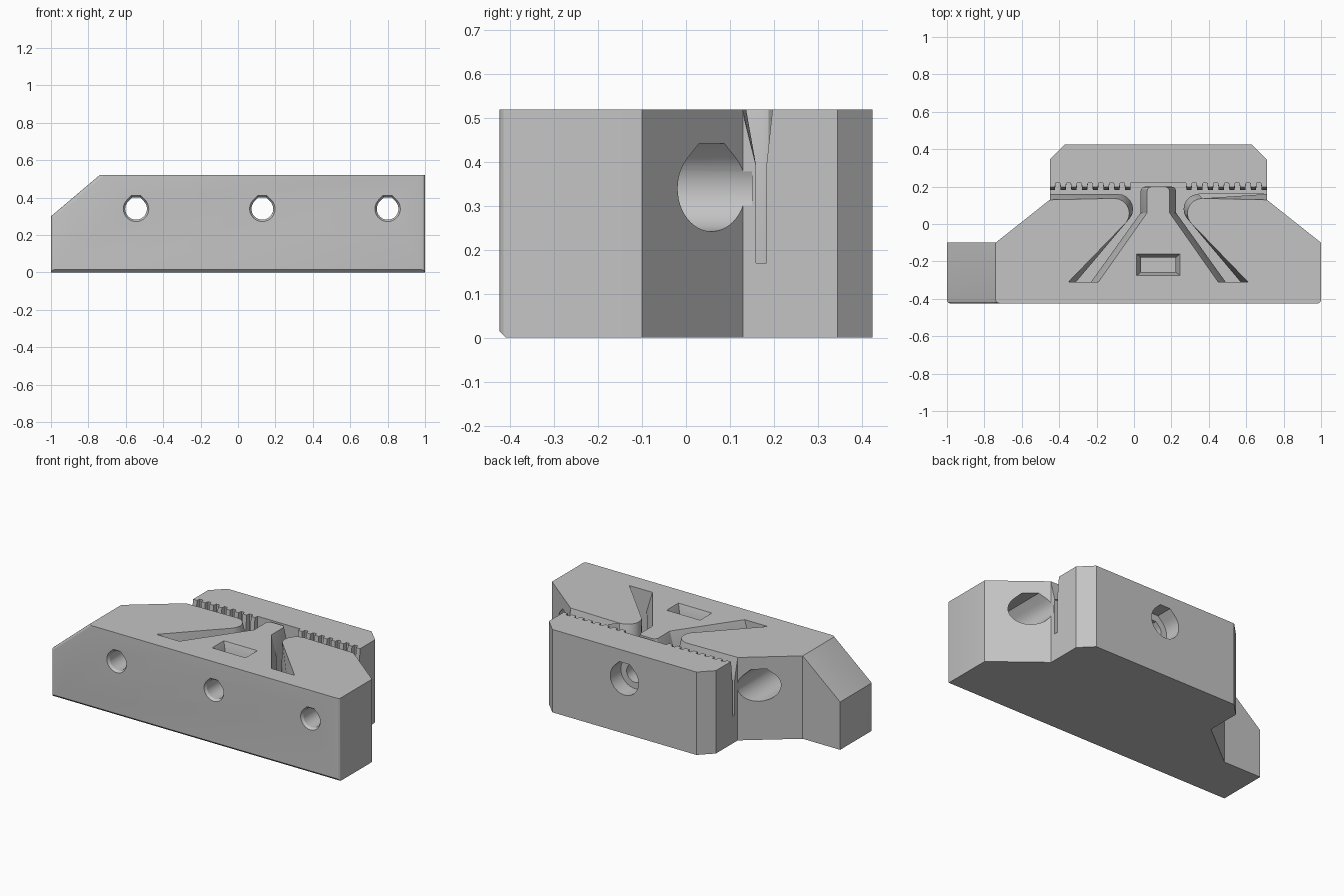
import bpy, bmesh, math
from mathutils import Vector

if "Cube" in bpy.data.objects:
    bpy.data.objects.remove(bpy.data.objects["Cube"], do_unlink=True)

TOP, MID, HOLE_Z = 0.52, 0.13, 0.34

grey = bpy.data.materials.new("light_grey")
grey.use_nodes = True
grey.diffuse_color = (0.55, 0.55, 0.55, 1)
grey.node_tree.nodes["Principled BSDF"].inputs["Base Color"].default_value = (0.55, 0.55, 0.55, 1)


def to_object(name, bm):
    bmesh.ops.recalc_face_normals(bm, faces=bm.faces)
    mesh = bpy.data.meshes.new(name)
    bm.to_mesh(mesh)
    bm.free()
    mesh.materials.append(grey)
    obj = bpy.data.objects.new(name, mesh)
    bpy.context.collection.objects.link(obj)
    return obj


def loft(sections):
    """Closed solid through rings of equal point count."""
    bm = bmesh.new()
    rings = [[bm.verts.new(p) for p in ring] for ring in sections]
    for a, b in zip(rings, rings[1:]):
        for i in range(len(a)):
            j = (i + 1) % len(a)
            bm.faces.new((a[i], a[j], b[j], b[i]))
    bm.faces.new(rings[0])
    bm.faces.new(rings[-1])
    return bm


def at_height(outline, z):
    return [(x, y, z) for x, y in outline]


def slice_off(bm, point, normal):
    cut = bmesh.ops.bisect_plane(bm, geom=bm.verts[:] + bm.edges[:] + bm.faces[:],
                                 plane_co=point, plane_no=normal, clear_outer=True)
    edges = [e for e in cut["geom_cut"] if isinstance(e, bmesh.types.BMEdge)]
    bmesh.ops.holes_fill(bm, edges=edges)


# Main block: plan outline, sloped end, eased front edges
plan = [(-1, -0.425), (1, -0.425), (1, -0.1), (0.71, 0.13), (0.71, 0.345), (0.63, 0.425),
        (-0.37, 0.425), (-0.45, 0.345), (-0.45, 0.13), (-0.74, -0.1), (-1, -0.1)]
bm = loft([at_height(plan, 0), at_height(plan, TOP)])
slice_off(bm, (-1, 0, 0.3), (-0.22, 0, 0.26))
front = [e for e in bm.edges if all(v.co.y < -0.42 for v in e.verts)
         and abs(e.verts[0].co.z - e.verts[1].co.z) > 0.01]
bmesh.ops.bevel(bm, geom=front, offset=0.018, segments=3, profile=0.5, affect='EDGES')
slice_off(bm, (0, -0.425, 0.015), (0, -1, -1))
body = to_object("clamp_block", bm)


def carve(bm):
    cutter = to_object("cutter", bm)
    cutter.hide_render = True
    mod = body.modifiers.new("cut", 'BOOLEAN')
    mod.operation, mod.solver, mod.object = 'DIFFERENCE', 'EXACT', cutter
    bpy.ops.object.select_all(action='DESELECT')
    bpy.context.view_layer.objects.active = body
    body.select_set(True)
    bpy.ops.object.modifier_apply(modifier=mod.name)
    bpy.data.objects.remove(cutter, do_unlink=True)


# Toothed slot that bends into two diagonal channels around a central stem
def slot_outline(d, land):
    """d is the lead-in flare: 0 at the throat, 1 at the top face."""
    lower = [(-0.55, 0.16 - 0.033 * d)]
    cx, cy, r = -0.085 - 0.02 * d, 0.08 - 0.023 * d, 0.08
    for i in range(8):
        a = math.radians(90 - i * 18)
        lower.append((cx + r * math.cos(a), cy + r * math.sin(a)))
    lower += [(-0.31 - 0.04 * d, -0.31), (-0.23 + 0.04 * d, -0.31)]
    s = 0.035 + 0.035 * d
    lower.append((s, 0.06))
    lower += [(s + 0.025 * (1 - math.cos(t)), 0.175 + 0.025 * math.sin(t))
              for t in (0, math.pi / 6, math.pi / 3, math.pi / 2)]
    upper = [(-0.55, land)]
    for k in range(7):
        x = -0.4225 + 0.0575 * k
        upper += [(x, land), (x + 0.004, 0.22), (x + 0.026, 0.22), (x + 0.03, land)]
    upper += [(-0.02, land), (-0.018, 0.22)]

    def flip(pts):
        return [(2 * MID - x, y) for x, y in reversed(pts)]
    return lower + flip(lower) + [(2 * MID - x, y) for x, y in upper] + upper[::-1]


throat, mouth = slot_outline(0, 0.183), slot_outline(1, 0.197)
carve(loft([at_height(throat, 0.17), at_height(throat, 0.39),
            at_height(mouth, TOP), at_height(mouth, TOP + 0.05)]))


# Nut pocket with a flared mouth
def rectangle(hx, hy):
    cx, cy = MID, -0.218
    return [(cx - hx, cy - hy), (cx + hx, cy - hy), (cx + hx, cy + hy), (cx - hx, cy + hy)]


carve(loft([at_height(rectangle(0.092, 0.038), 0.24), at_height(rectangle(0.092, 0.038), 0.46),
            at_height(rectangle(0.116, 0.058), TOP), at_height(rectangle(0.116, 0.058), TOP + 0.05)]))


# Bolt holes with a flattened peak, countersunk in front and counterbored behind
def peaked_ring(x, y, r):
    pts = [(r * math.cos(a), r * math.sin(a))
           for a in (math.radians(135 + 270 * i / 36) for i in range(37))]
    pts += [(0.364 * r, 1.05 * r), (-0.364 * r, 1.05 * r)]
    return [(x + px, y, HOLE_Z + pz) for px, pz in pts]


for x, floor, end in ((-0.545, -0.28, 0.15), (MID, 0.32, 0.5), (0.8, -0.28, 0.15)):
    carve(loft([peaked_ring(x, -0.45, 0.068), peaked_ring(x, -0.425, 0.068),
                peaked_ring(x, -0.41, 0.058), peaked_ring(x, floor, 0.058),
                peaked_ring(x, floor, 0.098), peaked_ring(x, end, 0.098)]))

bpy.ops.object.shade_smooth_by_angle(angle=math.radians(25))
